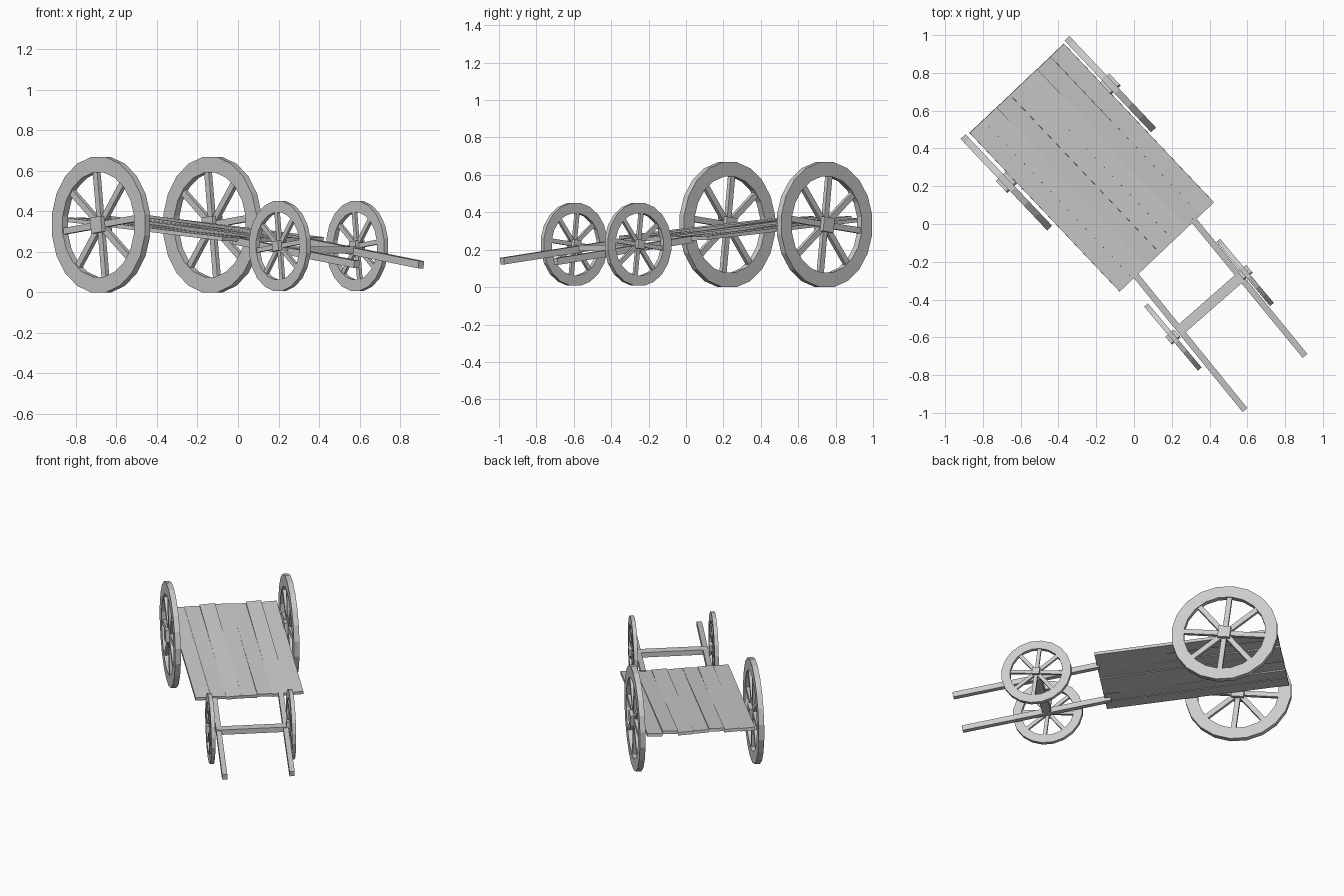
import bpy, bmesh, math, random
from mathutils import Matrix, Vector

if "Cube" in bpy.data.objects:
    bpy.data.objects.remove(bpy.data.objects["Cube"])

random.seed(4)
BED_A = math.radians(-46.6)     # heading of bed and rear wheels
FRONT_A = math.radians(-50)     # heading of front wheels


def finish(name, bm, mat):
    bmesh.ops.recalc_face_normals(bm, faces=bm.faces[:])
    me = bpy.data.meshes.new(name)
    bm.to_mesh(me)
    bm.free()
    ob = bpy.data.objects.new(name, me)
    ob.matrix_world = mat
    bpy.context.collection.objects.link(ob)
    return ob


def add_box(bm, size, mat=Matrix()):
    bmesh.ops.create_cube(bm, size=1, matrix=mat @ Matrix.Diagonal((*size, 1)))


def beam(name, a, b, width, height):
    a, b = Vector(a), Vector(b)
    d = b - a
    yaw = math.atan2(d.y, d.x)
    pitch = -math.atan2(d.z, d.xy.length)
    bm = bmesh.new()
    add_box(bm, (d.length, width, height))
    finish(name, bm, Matrix.Translation((a + b) / 2)
           @ Matrix.Rotation(yaw, 4, 'Z') @ Matrix.Rotation(pitch, 4, 'Y'))


def wheel(name, centre, heading, r_out, r_in, thick, hub, hub_len, spoke, sides=20):
    bm = bmesh.new()
    # rim: square section swept round the local y axis
    rings = []
    for i in range(sides):
        t = 2 * math.pi * (i + 0.5) / sides
        rings.append([bm.verts.new((r * math.cos(t), y, r * math.sin(t)))
                      for r, y in ((r_out, -thick / 2), (r_out, thick / 2),
                                   (r_in, thick / 2), (r_in, -thick / 2))])
    for i in range(sides):
        p, q = rings[i], rings[(i + 1) % sides]
        for k in range(4):
            n = (k + 1) % 4
            bm.faces.new((p[k], p[n], q[n], q[k]))
    # eight spokes
    turn = math.radians(7)
    length = r_in + 0.006
    for i in range(8):
        rot = Matrix.Rotation(-turn - i * math.pi / 4, 4, 'Y')
        add_box(bm, (length, thick * 0.65, spoke),
                rot @ Matrix.Translation((length / 2, 0, 0)))
    # hub block
    add_box(bm, (hub, hub_len, hub), Matrix.Rotation(-turn, 4, 'Y'))
    finish(name, bm, Matrix.Translation(centre) @ Matrix.Rotation(heading, 4, 'Z'))


# wheels
for side, c in (("left", (-0.68, 0.222, 0.34)), ("right", (-0.13, 0.742, 0.34))):
    wheel("rear_wheel_" + side, c, BED_A, 0.338, 0.26, 0.036, 0.078, 0.07, 0.032)
for side, c in (("left", (0.202, -0.597, 0.235)), ("right", (0.584, -0.255, 0.235))):
    wheel("front_wheel_" + side, c, FRONT_A, 0.224, 0.168, 0.026, 0.048, 0.06, 0.023)

# bed: slightly uneven planks on a tilted plane
bed = (Matrix.Translation((-0.228, 0.30, 0.318)) @ Matrix.Rotation(BED_A, 4, 'Z')
       @ Matrix.Rotation(0.09, 4, 'Y'))
COUNT, WIDTH, LENGTH = 7, 0.688, 1.16
step = WIDTH / COUNT
for i in range(COUNT):
    y = -WIDTH / 2 + step * (i + 0.5)
    bm = bmesh.new()
    add_box(bm, (LENGTH, step, 0.02))
    tilt = (Matrix.Rotation(math.radians(random.uniform(-3, 3)), 4, 'X')
            @ Matrix.Rotation(math.radians(random.uniform(-0.5, 0.5)), 4, 'Y'))
    finish("bed_plank_%d" % (i + 1), bm,
           bed @ Matrix.Translation((0, y, random.uniform(-0.003, 0.003))) @ tilt)

# pulling shafts and front axle
beam("shaft_left", (-0.02, -0.24, 0.262), (0.582, -0.982, 0.145), 0.033, 0.036)
beam("shaft_right", (0.305, 0.03, 0.262), (0.9, -0.695, 0.143), 0.033, 0.036)
beam("front_axle", (0.232, -0.567, 0.215), (0.562, -0.278, 0.215), 0.056, 0.034)

# settle on the ground and centre
bpy.context.view_layer.update()
obs = list(bpy.context.collection.objects)
pts = [o.matrix_world @ v.co for o in obs for v in o.data.vertices]
lo = Vector([min(p[k] for p in pts) for k in range(3)])
hi = Vector([max(p[k] for p in pts) for k in range(3)])
for o in obs:
    o.location -= Vector(((lo.x + hi.x) / 2, (lo.y + hi.y) / 2, lo.z))
